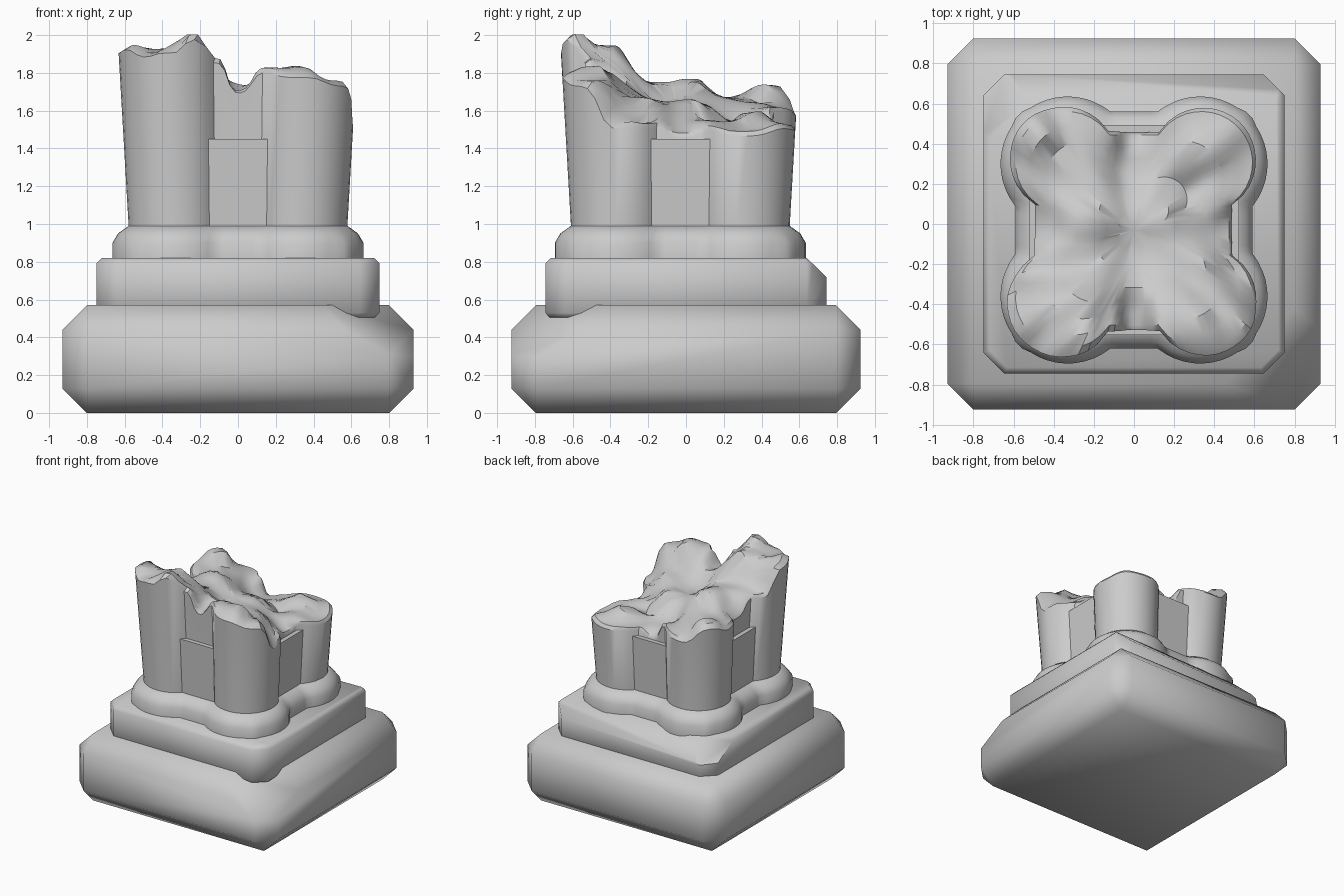
import bpy, bmesh, math
from mathutils import Vector

if "Cube" in bpy.data.objects:
    bpy.data.objects.remove(bpy.data.objects["Cube"])

CY = -0.03          # centre of the clustered column in y
N = 112             # points around the column outline


def finish(bm, name, angle):
    bmesh.ops.recalc_face_normals(bm, faces=bm.faces)
    me = bpy.data.meshes.new(name)
    bm.to_mesh(me)
    bm.free()
    ob = bpy.data.objects.new(name, me)
    bpy.context.collection.objects.link(ob)
    bpy.ops.object.select_all(action='DESELECT')
    ob.select_set(True)
    bpy.context.view_layer.objects.active = ob
    bpy.ops.object.shade_smooth_by_angle(angle=math.radians(angle))
    return ob


def block(name, hx, hy, z0, z1, corner, edge, cuts, angle):
    """Chamfered block with chipped-off pieces; cuts are (point, normal)."""
    bm = bmesh.new()
    bmesh.ops.create_cube(bm, size=1)
    for v in bm.verts:
        v.co = Vector((v.co.x * 2 * hx, v.co.y * 2 * hy, z0 if v.co.z < 0 else z1))
    if corner == edge:
        bmesh.ops.bevel(bm, geom=bm.edges[:], offset=edge, segments=1, affect='EDGES')
    else:
        upright = [e for e in bm.edges if abs(e.verts[0].co.z - e.verts[1].co.z) > 0.1]
        bmesh.ops.bevel(bm, geom=upright, offset=corner, segments=1, affect='EDGES')
        flat = [e for e in bm.edges if abs(e.verts[0].co.z - e.verts[1].co.z) < 0.01]
        bmesh.ops.bevel(bm, geom=flat, offset=edge, segments=1, affect='EDGES')
    for co, no in cuts:
        bmesh.ops.bisect_plane(bm, geom=bm.verts[:] + bm.edges[:] + bm.faces[:],
                               plane_co=co, plane_no=no, clear_outer=True)
        bmesh.ops.holes_fill(bm, edges=[e for e in bm.edges if e.is_boundary], sides=0)
    return finish(bm, name, angle)


def plane(a, b, c):
    a, b, c = Vector(a), Vector(b), Vector(c)
    n = (b - a).cross(c - a).normalized()
    return a, n if n.z > 0 else -n


def outline(off, rad, flat):
    """Four round lobes joined by flat panels, as seen from above."""
    pts = []
    for i in range(N):
        a = 2 * math.pi * (i + 0.5) / N
        c, s = math.cos(a), math.sin(a)
        r = flat / max(abs(c), abs(s))
        p = off * (abs(c) + abs(s))
        d = p * p - 2 * off * off + rad * rad
        lobe = p + math.sqrt(d) if d > 0 else 0
        # panels only close the gap between lobes
        pts.append((max(lobe, r) * c, max(lobe, r) * s))
    return pts


def widen(z):
    return 1 + 0.10 * max(0, z - 1)


def loft(name, rows, angle, tip=None):
    bm = bmesh.new()
    rings = [[bm.verts.new(p) for p in row] for row in rows]
    for a, b in zip(rings, rings[1:]):
        for i in range(N):
            j = (i + 1) % N
            bm.faces.new((a[i], a[j], b[j], b[i]))
    bm.faces.new(rings[0])
    if tip:
        t = bm.verts.new(tip)
        for i in range(N):
            bm.faces.new((rings[-1][i], rings[-1][(i + 1) % N], t))
    else:
        bm.faces.new(rings[-1])
    return finish(bm, name, angle)


def level(pts, z):
    k = widen(z)
    return [(x * k, y * k + CY, z) for x, y in pts]


# stepped plinth with broken corners
block("lower_plinth", 0.93, 0.925, 0, 0.57, 0.13, 0.13,
      [plane((0.45, -0.80, 0.57), (0.82, -0.40, 0.57), (0.92, -0.92, 0.24))], 60)
block("upper_plinth", 0.75, 0.745, 0.5, 0.82, 0.105, 0.03,
      [plane((0.75, 0.64, 0.82), (0.75, 0.745, 0.72), (-0.75, 0.60, 0.82)),
       plane((-0.75, 0.40, 0.82), (-0.40, 0.745, 0.80), (-0.72, 0.72, 0.64))], 50)

# flared base moulding
wide, slim = outline(0.33, 0.335, 0.59), outline(0.33, 0.25, 0.50)
loft("base_moulding", [level(wide, 0.80), level(wide, 0.90),
                       level(outline(0.33, 0.305, 0.56), 0.95), level(slim, 0.99)], 40)

# flat panels between the shafts, broken off level
loft("connecting_panels", [level(outline(0.33, 0.24, 0.50), z) for z in (0.95, 1.45)], 35)

# heights over the broken top
BREAK = [(-.60, -.40, 1.93), (-.36, -.64, 1.93), (-.24, -.57, 2.01), (-.45, -.55, 1.90),
         (-.54, -.50, 1.95), (-.12, -.50, 1.88), (-.28, -.42, 1.95), (-.30, -.17, 1.75),
         (-.55, -.20, 1.72), (-.01, -.47, 1.70), (.17, -.50, 1.83), (.30, -.64, 1.80),
         (.32, -.50, 1.84), (.50, -.50, 1.76), (.63, -.36, 1.53), (.52, -.20, 1.53),
         (.34, -.25, 1.67), (.02, -.12, 1.64), (.12, .03, 1.66), (.50, -.02, 1.48),
         (.35, .10, 1.55), (0, .30, 1.52), (-.25, .02, 1.77), (-.52, .02, 1.62),
         (.32, .35, 1.60), (.35, .56, 1.52), (.60, .30, 1.49), (.15, .45, 1.52),
         (.25, .20, 1.50), (-.32, .36, 1.64), (-.48, .43, 1.74), (-.35, .56, 1.60),
         (-.62, .26, 1.67), (-.14, .46, 1.62), (-.28, .22, 1.67), (0, .48, 1.47)]


def height(x, y):
    total = weight = 0
    for px, py, pz in BREAK:
        w = 1 / (((x - px) ** 2 + (y - py) ** 2) ** 1.7 + 1e-5)
        total += w * pz
        weight += w
    return total / weight


# clustered shafts, slightly wider towards the jagged break
core = outline(0.33, 0.25, 0.465)
rows = [level(core, 0.93), level(core, 1.0)]
for t in (1, 0.96, 0.85, 0.72, 0.58, 0.43, 0.28, 0.13):
    k = t * widen(1.6)
    row = []
    for x, y in core:
        X, Y = x * k, y * k + CY
        z = height(X, Y) - (0.025 if t == 1 else 0)
        if t == 1:
            X, Y = x * widen(z), y * widen(z) + CY
        row.append((X, Y, z))
    rows.append(row)
loft("broken_column_shafts", rows, 35, tip=(0, CY, height(0, CY)))
